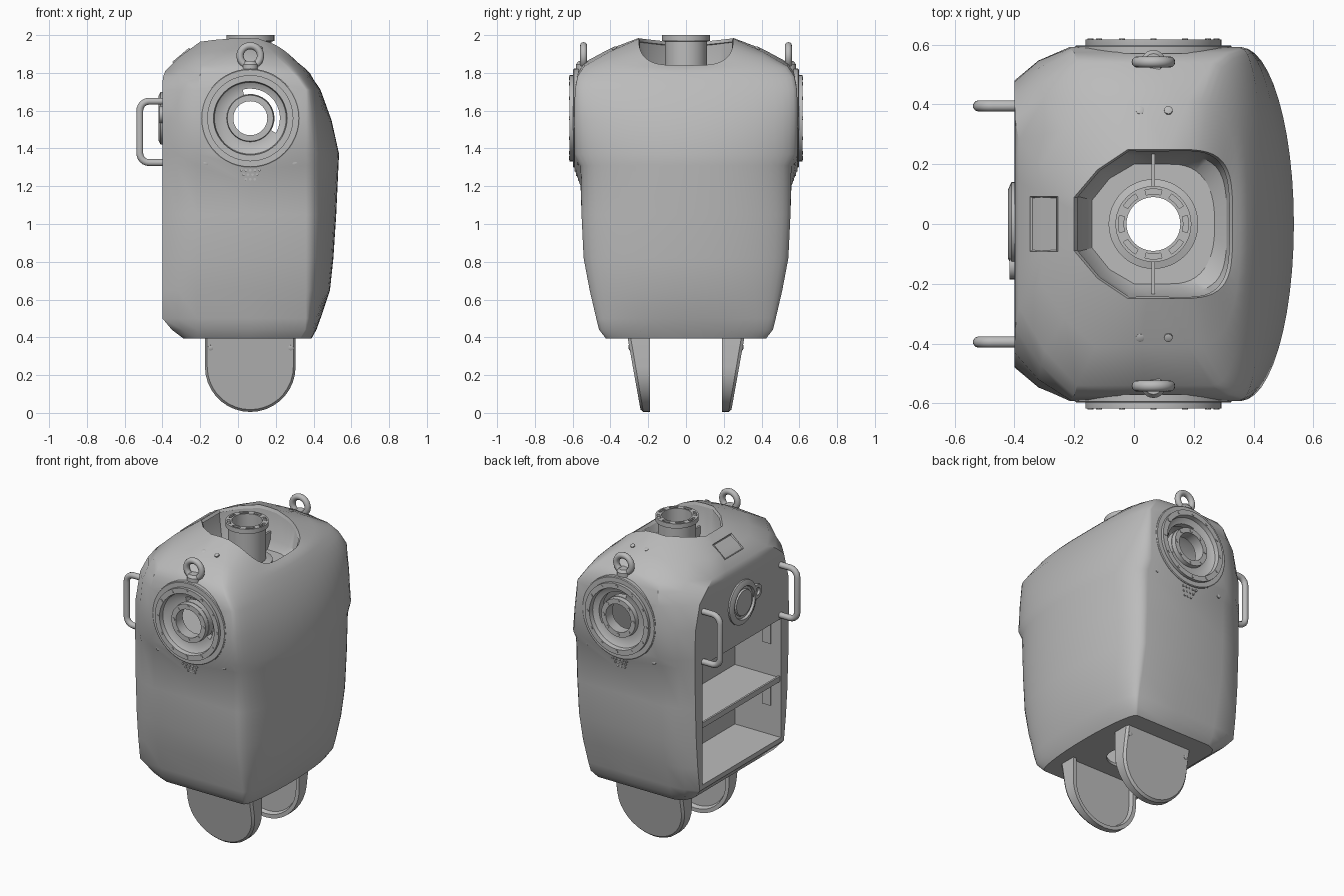
import bpy, bmesh
from math import sin, cos, pi, radians
from mathutils import Vector, Matrix

cube = bpy.data.objects.get("Cube")
if cube:
    bpy.data.objects.remove(cube)

grey = bpy.data.materials.new("plain grey")
grey.use_nodes = True
grey.diffuse_color = (0.5, 0.5, 0.5, 1)
grey.node_tree.nodes["Principled BSDF"].inputs["Base Color"].default_value = (0.5, 0.5, 0.5, 1)

CX, CZ = 0.065, 1.56          # shoulder axis
SIDES = (("left", 1), ("right", -1))


def make(name, bm):
    bmesh.ops.recalc_face_normals(bm, faces=bm.faces[:])
    me = bpy.data.meshes.new(name)
    bm.to_mesh(me)
    bm.free()
    me.materials.append(grey)
    ob = bpy.data.objects.new(name, me)
    bpy.context.collection.objects.link(ob)
    shade(ob)
    return ob


def shade(ob):
    ob.data.shade_smooth()
    ob.data.set_sharp_from_angle(angle=radians(32))


def bake(ob):
    dg = bpy.context.evaluated_depsgraph_get()
    me = bpy.data.meshes.new_from_object(ob.evaluated_get(dg))
    ob.modifiers.clear()
    ob.data = me
    shade(ob)


def cut(ob, cutter):
    cutter.hide_render = True
    mod = ob.modifiers.new("cut", 'BOOLEAN')
    mod.operation, mod.solver, mod.object = 'DIFFERENCE', 'EXACT', cutter
    bake(ob)
    bpy.data.objects.remove(cutter)


def loft(name, rings, caps=(True, True), loop=False):
    bm = bmesh.new()
    vs = [[bm.verts.new(p) for p in r] for r in rings]
    n = len(vs[0])
    for a, b in zip(vs, vs[1:] + (vs[:1] if loop else [])):
        for i in range(n):
            j = (i + 1) % n
            bm.faces.new((a[i], a[j], b[j], b[i]))
    if not loop:
        for ring, on in zip((vs[0], vs[-1]), caps):
            if on:
                bm.faces.new(ring)
    return make(name, bm)


def turn(name, centre, axis, profile, loop=False, seg=48):
    """Revolve (radius, height) points about a line along axis."""
    w = Vector(axis).normalized()
    u = w.orthogonal().normalized()
    v = w.cross(u)
    c = Vector(centre)
    rings = [[c + w * h + (u * cos(2 * pi * k / seg) + v * sin(2 * pi * k / seg)) * r
              for k in range(seg)] for r, h in profile]
    return loft(name, rings, loop=loop)


def arc_slot(r0, r1, a0, a1, place):
    """Curved slot cutter; place maps (u, v, end) to a point."""
    arc = [radians(a0 + (a1 - a0) * k / 12) for k in range(13)]
    pts = [(r1, a) for a in arc] + [(r0, a) for a in reversed(arc)]
    return loft("slot_cutter", [[place(r * cos(a), r * sin(a), end) for r, a in pts] for end in (0, 1)])


def box(name, lo, hi):
    lo, hi = Vector(lo), Vector(hi)
    bm = bmesh.new()
    bmesh.ops.create_cube(bm, size=1, matrix=Matrix.Translation((lo + hi) / 2)
                          @ Matrix.Diagonal((*(hi - lo), 1)))
    return make(name, bm)


def section(xb, xf, yb, yw, xa, xc, zb, zs, zf, e=1.0, dip=0):
    """Closed body contour: flat back, chamfer, flat side, rounded chest."""
    half = [(xb, 0), (xb, yb * 0.5), (xb, yb),
            ((xb + xa) / 2 - 0.012, (yb + yw) / 2 + 0.012), (xa, yw), ((xa + xc) / 2, yw)]
    for k in range(13):
        t = k / 12 * pi / 2
        half.append((xc + (xf - xc) * sin(t) ** e, yw * cos(t) ** e if k < 12 else 0))
    pts = half + [(x, -y) for x, y in half[-2:0:-1]]
    out = []
    for i, (x, y) in enumerate(pts):
        t = (x - CX) / (xf - CX) if x > CX else (x - CX) / (xb - CX)
        z = zs + ((zf if x > CX else zb) - zs) * t * t
        out.append((x, y, z - dip if i in (5, len(pts) - 5) else z))
    return out


# torso shell; the dipped rows form the pointed overhang under each shoulder
rows = [(0.395, -0.29, 0.39, 0.36, 0.425, 0), (0.44, -0.35, 0.415, 0.40, 0.46, 0),
        (0.5, -0.4, 0.437, 0.43, 0.475, 0), (0.65, -0.4, 0.487, 0.45, 0.51, 0),
        (0.82, -0.4, 0.505, 0.465, 0.542, 0), (1.05, -0.4, 0.52, 0.475, 0.553, 0),
        (1.31, -0.4, 0.532, 0.48, 0.558, 0.11), (1.37, -0.4, 0.535, 0.48, 0.59, 0.08),
        (1.55, -0.4, 0.495, 0.475, 0.592, 0), (1.71, -0.4, 0.437, 0.43, 0.588, 0)]
rings = [section(xb, xf, yb, yw, -0.215, min(0.36, xf - 0.06), z, z, z, dip=d)
         for z, xb, xf, yb, yw, d in rows]
rings.append(section(-0.398, 0.4, 0.35, 0.574, -0.2, 0.31, 1.775, 1.8, 1.765))
rings.append(section(-0.385, 0.38, 0.28, 0.54, -0.19, 0.26, 1.81, 1.855, 1.8, 0.9))
rings.append(section(-0.31, 0.355, 0.2, 0.41, -0.13, 0.18, 1.885, 1.925, 1.825, 0.7))
rim = (-0.2, 0.33, 0.09, 0.25, -0.02, 0.11, 1.965, 1.985, 1.84, 0.5)
rings.append(section(*rim))
torso = loft("torso_shell", rings, caps=(True, False))
solid = torso.modifiers.new("thickness", 'SOLIDIFY')
solid.thickness, solid.offset = 0.02, -1
bake(torso)
cut(torso, box("bay_cutter", (-0.5, -0.4, 0.53), (-0.3, 0.4, 1.3)))
cut(torso, turn("shoulder_cutter", (CX, 0, CZ), (0, 1, 0), [(0.2, -0.8), (0.2, 0.8)]))
cut(torso, turn("base_cutter", (CX, 0, 0.4), (0, 0, 1), [(0.11, -0.2), (0.11, 0.2)]))

# neck well and slotted collar
well = [section(*rim),
        section(-0.18, 0.31, 0.09, 0.23, -0.02, 0.11, 1.79, 1.79, 1.77, 0.55),
        section(-0.14, 0.27, 0.08, 0.2, 0, 0.12, 1.735, 1.735, 1.735, 0.8),
        section(CX - 0.1, CX + 0.1, 0.04, 0.1, 0.02, 0.09, 1.735, 1.735, 1.735)]
loft("neck_well", well, caps=(False, False))
collar = turn("neck_collar", (CX, 0, 0), (0, 0, 1),
              [(0.09, 1.725), (0.15, 1.725), (0.15, 1.75), (0.112, 1.76), (0.112, 1.965),
               (0.127, 1.97), (0.127, 2.0), (0.09, 2.0)], loop=True)
for k in range(8):
    cut(collar, arc_slot(0.1, 0.117, k * 45 - 14, k * 45 + 14,
                         lambda u, v, end: (CX + u, v, 1.985 + 0.05 * end)))
    a = (k + 0.5) * pi / 4
    turn("neck_bolt", (CX + 0.109 * cos(a), 0.109 * sin(a), 1.995), (0, 0, 1),
         [(0.008, 0), (0.008, 0.005)], seg=10)
for s in (1, -1):
    box("neck_rib", (CX - 0.006, s * 0.1, 1.73), (CX + 0.006, s * 0.235, 1.84))


def screw(name, at, axis):
    turn(name, at, axis, [(0.014, -0.01), (0.014, 0.004), (0.009, 0.006)], seg=14)


for side, s in SIDES:
    axis = (0, s, 0)
    # shoulder ring and socket
    turn(side + "_shoulder_ring", (CX, 0, CZ), axis,
         [(0.2, 0.57), (0.262, 0.57), (0.262, 0.594), (0.257, 0.598), (0.2, 0.598)], loop=True)
    socket = turn(side + "_shoulder_socket", (CX, 0, CZ), axis,
                  [(0.21, 0.53), (0.228, 0.56), (0.228, 0.617), (0.195, 0.617), (0.19, 0.59),
                   (0.16, 0.572), (0.125, 0.572), (0.122, 0.6), (0.09, 0.6), (0.09, 0.53)], loop=True)
    cut(socket, arc_slot(0.128, 0.157, -30, 105,
                         lambda u, v, end: (CX + u, s * (0.4 + 0.4 * end), CZ + v)))
    for count, r, y in ((12, 0.211, 0.617), (8, 0.106, 0.6)):
        for k in range(count):
            a = 2 * pi * k / count
            turn(side + "_socket_bolt", (CX + r * cos(a), s * y, CZ + r * sin(a)), axis,
                 [(0.01, -0.005), (0.01, 0.003)], seg=10)
    # speaker dots under the shoulder
    for row in range(3):
        for k in range(5 - row):
            x = CX + (k - (4 - row) / 2) * 0.024
            turn(side + "_vent_dot", (x, 0, 1.285 - row * 0.024), axis,
                 [(0.007, 0.54), (0.007, 0.591 - row * 0.009)], seg=8)
    # lifting eye
    bm = bmesh.new()
    for i in range(32):
        for j in range(12):
            a, b = 2 * pi * i / 32, 2 * pi * j / 12
            r = 0.054 + 0.019 * cos(b)
            bm.verts.new((CX + r * cos(a), s * 0.542 + 0.019 * sin(b), 1.89 + r * sin(a)))
    bm.verts.ensure_lookup_table()
    for i in range(32):
        for j in range(12):
            i2, j2 = (i + 1) % 32 * 12, (j + 1) % 12
            bm.faces.new([bm.verts[q] for q in (i * 12 + j, i2 + j, i2 + j2, i * 12 + j2)])
    make(side + "_lifting_eye", bm)
    turn(side + "_eye_base", (CX, s * 0.54, 1.8), (0, 0, 1),
         [(0.042, 0), (0.042, 0.045), (0.03, 0.062)], seg=24)
    # leg plate with a dished inner face
    foot = [(radians(a), 0.24) for a in range(180, 361, 10)]
    outline = [(-0.175, 0.42)] + [(CX + r * cos(a), 0.245 + r * sin(a)) for a, r in foot] + [(0.305, 0.42)]

    def leg_ring(k, y_of):
        return [(CX + (x - CX) * k, s * y_of(z), 0.25 + (z - 0.25) * k) for x, z in outline]
    loft(side + "_leg", [leg_ring(0.86, lambda z: 0.215), leg_ring(0.9, lambda z: 0.19),
         leg_ring(1, lambda z: 0.19), leg_ring(1, lambda z: 0.225 + 0.17 * z),
         leg_ring(0.95, lambda z: 0.24 + 0.17 * z)])
    # screws
    for x in (-0.145, 0.28):
        screw(side + "_leg_screw", (x, s * 0.298, 0.345), (0, s, -0.17))
    for x in (-0.17, 0.3):
        screw(side + "_side_screw", (x, s * 0.57, 1.325), axis)
    for x in (0.02, 0.115):
        screw(side + "_top_screw", (x, s * 0.38, 1.932), (0, s * 0.4, 1))
    screw(side + "_chest_screw", (0.397, s * 0.24, 0.44), (1, 0, -0.3))
    # grab handle with rounded corners
    path = [(-0.38, 1.65)]
    for zc, a0 in ((1.6, 90), (1.375, 180)):
        path += [(-0.47 + 0.05 * cos(radians(a0 + d)), zc + 0.05 * sin(radians(a0 + d)))
                 for d in range(0, 91, 15)]
    path.append((-0.38, 1.325))
    curve = bpy.data.curves.new(side + "_handle", 'CURVE')
    curve.dimensions, curve.bevel_depth, curve.bevel_resolution = '3D', 0.019, 3
    line = curve.splines.new('POLY')
    line.points.add(len(path) - 1)
    for p, (x, z) in zip(line.points, path):
        p.co = (x, s * 0.395, z, 1)
    curve.materials.append(grey)
    bpy.context.collection.objects.link(bpy.data.objects.new(side + "_handle", curve))
    # equipment bay wall with mounting plates
    box(side + "_bay_wall", (-0.39, s * 0.4, 0.51), (-0.06, s * 0.415, 1.32))
    for z in (0.72, 1.12):
        box(side + "_bay_plate", (-0.33, s * 0.392, z), (-0.27, s * 0.402, z + 0.14))

# equipment bay
box("bay_back", (-0.07, -0.41, 0.51), (-0.055, 0.41, 1.32))
for name, z in (("bay_floor", 0.515), ("bay_shelf", 0.9), ("bay_roof", 1.305)):
    box(name, (-0.385, -0.41, z), (-0.06, 0.41, z + 0.015))
box("shelf_lip", (-0.392, -0.4, 0.89), (-0.38, 0.4, 0.925))

# rear connector
turn("rear_connector", (-0.4, 0, CZ), (-1, 0, 0),
     [(0.14, -0.01), (0.14, 0.01), (0.115, 0.022), (0.105, 0.022), (0.1, 0.008), (0.085, 0.008), (0.08, 0.018)])
turn("connector_tab", (-0.4, -0.14, CZ + 0.02), (-1, 0, 0),
     [(0.025, -0.01), (0.045, -0.01), (0.045, 0.016), (0.025, 0.016)], loop=True, seg=24)

# recessed rear hatch
bm = bmesh.new()
bmesh.ops.create_cube(bm, size=1, matrix=Matrix.Diagonal((0.115, 0.185, 0.03, 1)))
top = max(bm.faces, key=lambda f: f.calc_center_median().z)
bmesh.ops.inset_region(bm, faces=[top], thickness=0.012)
bmesh.ops.translate(bm, verts=top.verts, vec=(0, 0, -0.012))
hatch = make("rear_hatch", bm)
hatch.matrix_world = Matrix.Translation((-0.294, 0, 1.884)) @ Matrix.Rotation(radians(-40), 4, 'Y')
